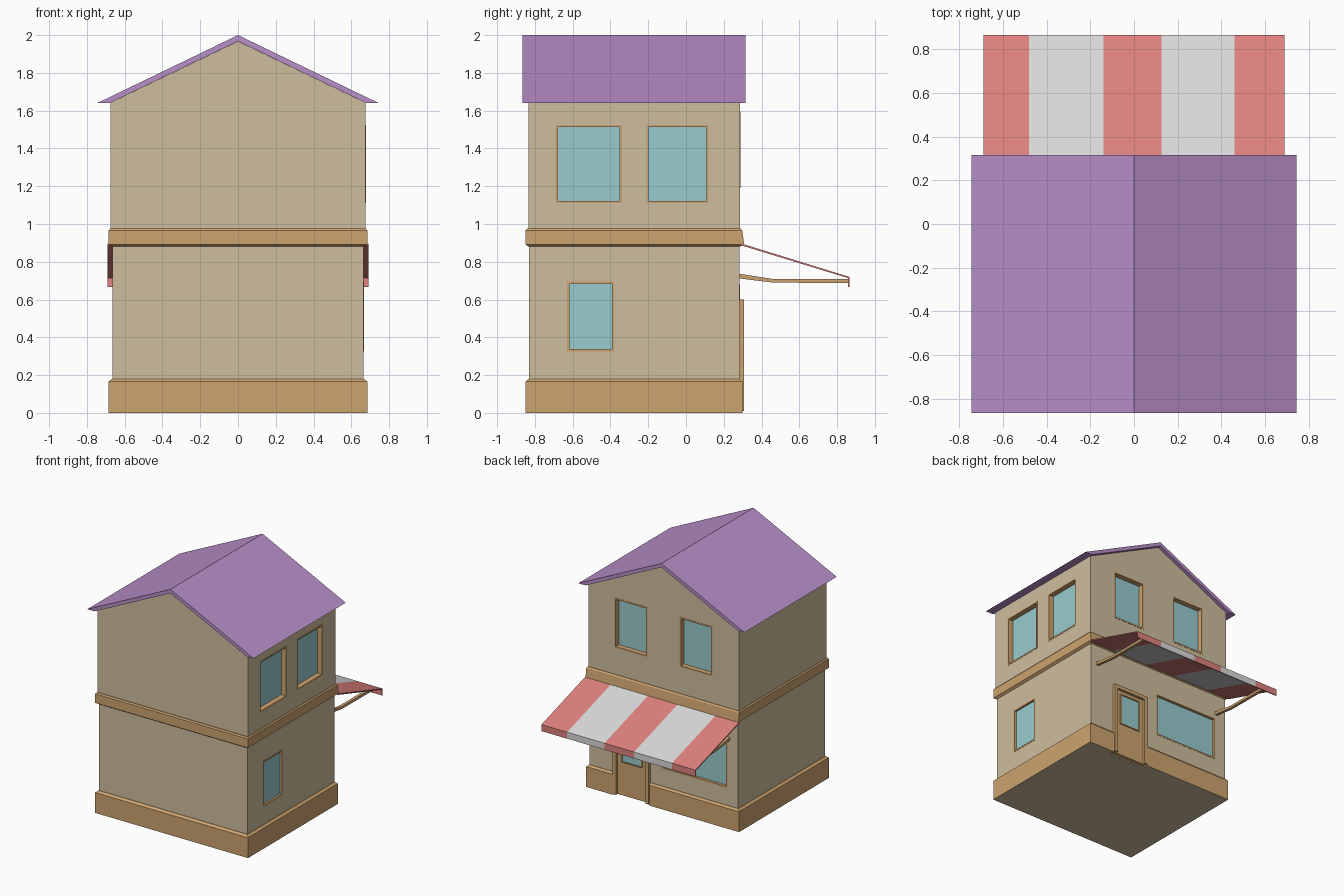
import bpy
import bmesh
from mathutils import Matrix, Vector

old = bpy.data.objects.get("Cube")
if old:
    bpy.data.objects.remove(old, do_unlink=True)


def material(name, rgb):
    lin = [((c / 255 + 0.055) / 1.055) ** 2.4 for c in rgb] + [1]
    m = bpy.data.materials.new(name)
    m.diffuse_color = lin
    m.use_nodes = True
    m.node_tree.nodes["Principled BSDF"].inputs["Base Color"].default_value = lin
    return m


WALL = material("tan wall", (206, 190, 157))
TRIM = material("brown trim", (206, 164, 112))
ROOF = material("purple roof", (184, 142, 200))
GLASS = material("pale blue glass", (152, 204, 206))
RED = material("awning red", (222, 130, 127))
WHITE = material("awning white", (218, 218, 218))


def finish(name, bm, *mats):
    bmesh.ops.recalc_face_normals(bm, faces=bm.faces)
    mesh = bpy.data.meshes.new(name)
    bm.to_mesh(mesh)
    bm.free()
    for m in mats:
        mesh.materials.append(m)
    ob = bpy.data.objects.new(name, mesh)
    bpy.context.collection.objects.link(ob)
    return ob


def add_box(bm, lo, hi):
    lo, hi = Vector(lo), Vector(hi)
    mat = Matrix.Translation((lo + hi) / 2) @ Matrix.Diagonal((hi - lo).to_4d())
    bmesh.ops.create_cube(bm, size=1, matrix=mat)


def extrude(name, points, start, end, mat):
    """Closed outline of 3D points pushed along the vector end - start."""
    bm = bmesh.new()
    face = bm.faces.new([bm.verts.new(Vector(p) + Vector(start)) for p in points])
    new = bmesh.ops.extrude_face_region(bm, geom=[face])["geom"]
    verts = [g for g in new if isinstance(g, bmesh.types.BMVert)]
    bmesh.ops.translate(bm, verts=verts, vec=Vector(end) - Vector(start))
    return finish(name, bm, mat)


def loft(name, rings, *mats):
    """Stack of rectangles given as (z, half width, y back, y front)."""
    bm = bmesh.new()
    loops = [[bm.verts.new(p) for p in ((-x, a, z), (x, a, z), (x, b, z), (-x, b, z))]
             for z, x, a, b in rings]
    for low, high in zip(loops, loops[1:]):
        for i in range(4):
            j = (i + 1) % 4
            bm.faces.new((low[i], low[j], high[j], high[i]))
    floor = bm.faces.new(loops[0][::-1])
    floor.material_index = len(mats) - 1
    bm.faces.new(loops[-1])
    return finish(name, bm, *mats)


def cut(ob, boxes):
    bm = bmesh.new()
    for lo, hi in boxes:
        add_box(bm, lo, hi)
    cutter = finish("cutter", bm, WALL)
    mod = ob.modifiers.new("openings", "BOOLEAN")
    mod.operation, mod.object, mod.solver = "DIFFERENCE", cutter, "EXACT"
    deps = bpy.context.evaluated_depsgraph_get()
    mesh = bpy.data.meshes.new_from_object(ob.evaluated_get(deps))
    ob.modifiers.clear()
    ob.data = mesh
    bpy.data.objects.remove(cutter, do_unlink=True)


def place(side, wall, u0, u1, z0, z1, d0, d1):
    """Box corners on a wall; d is depth measured inward from its surface."""
    if side == "x":
        return (wall - d1, u0, z0), (wall - d0, u1, z1)
    return (u0, wall - d1, z0), (u1, wall - d0, z1)


def window(name, side, wall, u0, u1, z0, z1, depth, w=0.012, lip=0.002):
    bm = bmesh.new()
    for a, b, c, d in ((u0, u0 + w, z0, z1), (u1 - w, u1, z0, z1),
                       (u0 + w, u1 - w, z0, z0 + w), (u0 + w, u1 - w, z1 - w, z1)):
        add_box(bm, *place(side, wall, a, b, c, d, -lip, depth + 0.01))
    finish(name + "_frame", bm, TRIM)
    bm = bmesh.new()
    add_box(bm, *place(side, wall, u0 + w, u1 - w, z0 + w, z1 - w, depth, depth + 0.01))
    finish(name + "_glass", bm, GLASS)


# Storeys
LX, LY, UX, UY = 0.665, 0.283, 0.675, 0.287
lower = loft("lower_walls", [(0.01, LX, -0.83, LY), (0.9, LX, -0.83, LY)], WALL)
gable = [(-UX, 0, 0.93), (UX, 0, 0.93), (UX, 0, 1.642), (0, 0, 1.967), (-UX, 0, 1.642)]
upper = extrude("upper_walls", gable, (0, -0.835, 0), (0, UY, 0), WALL)

# Windows: name, storey, side, wall, horizontal range, height range, depth
openings = [
    ("side_window_rear", upper, "x", UX, -0.69, -0.34, 1.11, 1.525, 0.04),
    ("side_window_front", upper, "x", UX, -0.21, 0.12, 1.11, 1.525, 0.04),
    ("gable_window_left", upper, "y", UY, 0.145, 0.44, 1.19, 1.595, 0.04),
    ("gable_window_right", upper, "y", UY, -0.44, -0.145, 1.19, 1.595, 0.04),
    ("ground_side_window", lower, "x", LX, -0.63, -0.38, 0.325, 0.695, 0.015),
    ("shop_window", lower, "y", LY, -0.57, 0.02, 0.32, 0.68, 0.02),
]
for name, storey, *spec in openings:
    window(name, *spec)
D0, D1, DTOP = 0.12, 0.445, 0.6
for storey in (lower, upper):
    boxes = [place(*o[2:8], -0.1, o[8] + 0.01) for o in openings if o[1] is storey]
    if storey is lower:
        boxes.append(place("y", LY, D0, D1, -0.1, DTOP, -0.1, 0.03))
    cut(storey, boxes)

# Plinth, interrupted by the doorway
plinth = loft("plinth", [(0, 0.685, -0.85, 0.299), (0.165, 0.685, -0.85, 0.299),
                         (0.18, 0.668, -0.833, 0.285)], TRIM, WALL)
cut(plinth, [((D0, LY - 0.03, -0.1), (D1, 0.5, 0.3))])

# Band between storeys
loft("storey_band", [(0.88, 0.667, -0.832, 0.285), (0.892, 0.685, -0.85, 0.308),
                     (0.965, 0.685, -0.85, 0.298), (0.975, 0.677, -0.842, 0.29)], TRIM)

# Door
bm = bmesh.new()
for a, b, c, d in ((D0, D0 + 0.03, 0.01, DTOP), (D1 - 0.03, D1, 0.01, DTOP),
                   (D0 + 0.03, D1 - 0.03, DTOP - 0.03, DTOP)):
    add_box(bm, *place("y", LY, a, b, c, d, -0.023, 0.03))
finish("door_frame", bm, TRIM)
bm = bmesh.new()
add_box(bm, *place("y", LY, D0 + 0.03, D1 - 0.03, 0.01, DTOP - 0.03, 0, 0.03))
finish("door", bm, TRIM)
window("door_window", "y", LY, 0.19, 0.375, 0.28, 0.54, -0.004, 0.008, 0.01)

# Roof
slab = [(-0.745, 0, 1.64), (0, 0, 2), (0.745, 0, 1.64), (0.68, 0, 1.64),
        (0, 0, 1.968), (-0.68, 0, 1.64)]
extrude("roof", slab, (0, -0.865, 0), (0, 0.315, 0), ROOF)

# Striped awning with a short valance
sheet = [(0, 0.295, 0.896), (0, 0.865, 0.72), (0, 0.865, 0.667), (0, 0.857, 0.667),
         (0, 0.857, 0.714), (0, 0.295, 0.886)]
edges = [-0.69, -0.48, -0.14, 0.125, 0.46, 0.69]
for i, (a, b) in enumerate(zip(edges, edges[1:])):
    extrude(f"awning_stripe_{i + 1}", sheet, (a, 0, 0), (b, 0, 0), WHITE if i % 2 else RED)

# Awning arms
arm = [(0, 0.28, 0.737), (0, 0.46, 0.709), (0, 0.857, 0.709), (0, 0.857, 0.687),
       (0, 0.46, 0.69), (0, 0.28, 0.712)]
for name, x in (("left_awning_arm", 0.6), ("right_awning_arm", -0.58)):
    extrude(name, arm, (x - 0.012, 0, 0), (x + 0.012, 0, 0), TRIM)
